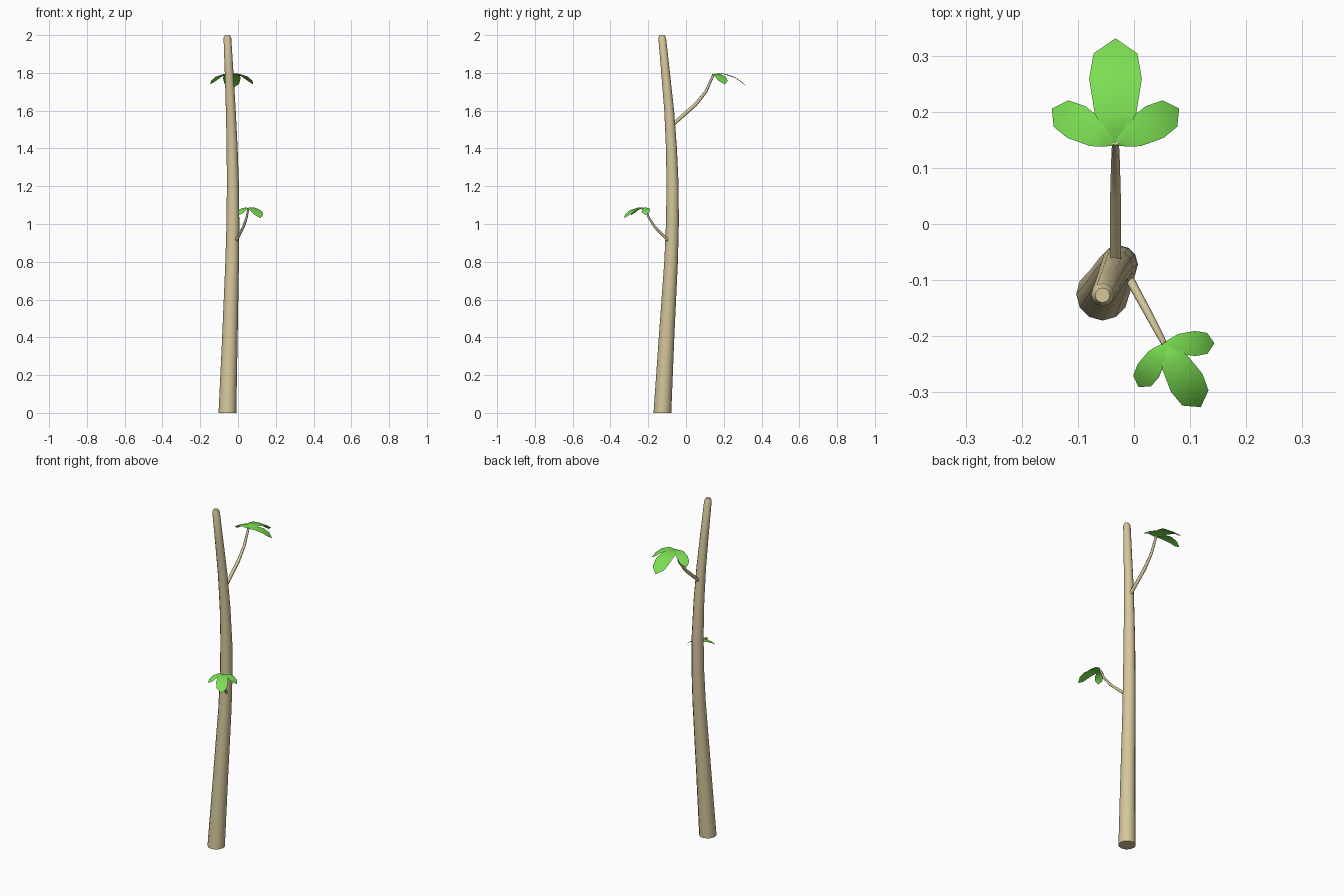
import bpy, bmesh, math
from mathutils import Vector

if "Cube" in bpy.data.objects:
    bpy.data.objects.remove(bpy.data.objects["Cube"])


def material(name, rgb):
    m = bpy.data.materials.new(name)
    m.diffuse_color = (*rgb, 1)
    m.use_nodes = True
    m.node_tree.nodes["Principled BSDF"].inputs["Base Color"].default_value = m.diffuse_color
    return m


BARK = material("pale bark", (0.67, 0.57, 0.33))
GREEN = material("leaf green", (0.20, 0.73, 0.085))


def finish(bm, name, mat, angle):
    me = bpy.data.meshes.new(name)
    bm.to_mesh(me)
    bm.free()
    me.materials.append(mat)
    ob = bpy.data.objects.new(name, me)
    bpy.context.collection.objects.link(ob)
    bpy.ops.object.select_all(action='DESELECT')
    ob.select_set(True)
    bpy.context.view_layer.objects.active = ob
    bpy.ops.object.shade_smooth_by_angle(angle=math.radians(angle))
    return ob


def tube(name, path, sides, level=False):
    """Tapered tube through (x, y, z, radius) points; level keeps rings horizontal."""
    bm = bmesh.new()
    pts = [Vector(p[:3]) for p in path]
    rings = []
    for i, p in enumerate(pts):
        t = pts[min(i + 1, len(pts) - 1)] - pts[max(i - 1, 0)]
        t = Vector((0, 0, 1)) if level else t.normalized()
        u = Vector((0, 1, 0)).cross(t) if level else t.cross(Vector((0, 0, 1)))
        u.normalize()
        v = t.cross(u)
        ring = []
        for k in range(sides):
            a = 2 * math.pi * k / sides
            ring.append(bm.verts.new(p + path[i][3] * (math.cos(a) * u + math.sin(a) * v)))
        rings.append(ring)
    for a, b in zip(rings, rings[1:]):
        for k in range(sides):
            n = (k + 1) % sides
            bm.faces.new((a[k], a[n], b[n], b[k]))
    bm.faces.new(rings[0][::-1])
    bm.faces.new(rings[-1])
    bmesh.ops.recalc_face_normals(bm, faces=bm.faces)
    return finish(bm, name, BARK, 50)


# Leaf outline: distance from stalk, half width, height (drooping to the tip)
LEAF = [(0, 0.006, 0), (0.025, 0.022, 0.004), (0.054, 0.037, 0.006),
        (0.116, 0.047, -0.014), (0.161, 0.039, -0.046)]
TIP = (0.188, -0.077)


def leaf(name, base, angle, size):
    bm = bmesh.new()
    base = Vector(base)
    d = Vector((math.cos(angle), math.sin(angle), 0))
    n = Vector((-d.y, d.x, 0))

    def vert(s, w, h):
        return bm.verts.new(base + size * (d * s + n * w + Vector((0, 0, h))))

    rows = [[vert(s, w * k, h - 0.004 * abs(k)) for k in (-1, 0, 1)] for s, w, h in LEAF]
    for a, b in zip(rows, rows[1:]):
        for k in (0, 1):
            bm.faces.new((a[k], b[k], b[k + 1], a[k + 1]))
    tip = vert(TIP[0], 0, TIP[1])
    for k in (0, 1):
        bm.faces.new((rows[-1][k], tip, rows[-1][k + 1]))
    return finish(bm, name, GREEN, 60)


def leaf_cluster(name, base, heading, size):
    for part, turn, scale in (("centre", 0, 1), ("left", 61, 0.69), ("right", -61, 0.69)):
        leaf(f"{name}_{part}_leaf", base, math.radians(heading + turn), size * scale)


# Gently bowed trunk with a rounded top
tube("trunk", [(-.056, -.125, 0, .047), (-.043, -.103, .4, .041), (-.031, -.079, .8, .036),
               (-.027, -.072, 1.0, .034), (-.027, -.071, 1.2, .032), (-.031, -.077, 1.4, .029),
               (-.038, -.089, 1.6, .026), (-.047, -.108, 1.8, .023),
               (-.056, -.126, 1.985, .0205), (-.056, -.127, 2.0, .013)], 12, level=True)

# Upper branch leaning to the back
tube("upper_branch", [(-.034, -.085, 1.51, .010), (-.033, -.055, 1.54, .010),
                      (-.033, .05, 1.632, .0095), (-.033, .105, 1.70, .008),
                      (-.033, .13, 1.755, .007), (-.033, .146, 1.792, .006)], 8)
leaf_cluster("upper", (-.033, .143, 1.792), 90, 1)

# Lower branch leaning to the front right
tube("lower_branch", [(-.020, -.078, .895, .008), (-.007, -.10, .918, .008),
                      (.028, -.164, .983, .007), (.046, -.198, 1.035, .006),
                      (.055, -.215, 1.083, .005)], 8)
leaf_cluster("lower", (.054, -.214, 1.084), -60, 0.69)
